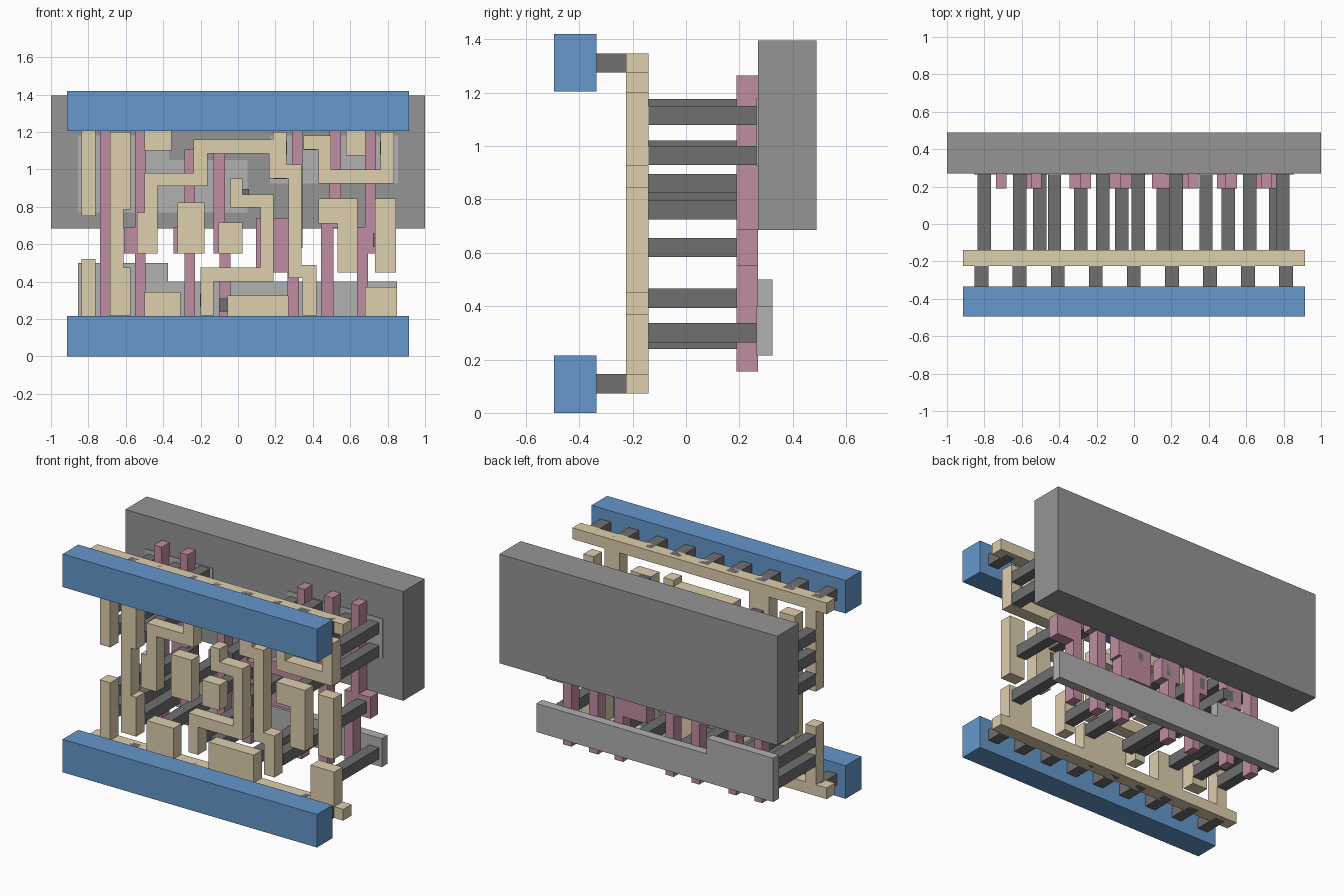
import bpy, bmesh


def material(name, rgb):
    m = bpy.data.materials.new(name)
    m.diffuse_color = (*rgb, 1)
    return m


BLUE = material("blue", (0.13, 0.31, 0.60))
TAN = material("tan", (0.73, 0.62, 0.42))
PINK = material("pink", (0.53, 0.27, 0.36))
DARK = material("dark_grey", (0.16, 0.16, 0.16))
GREY = material("grey", (0.30, 0.30, 0.30))
LIGHT = material("light_grey", (0.44, 0.44, 0.44))


def prism(name, pts, ys, mat):
    """Extrude an x-z outline between two y values."""
    bm = bmesh.new()
    face = bm.faces.new([bm.verts.new((x, ys[0], z)) for x, z in pts])
    ext = bmesh.ops.extrude_face_region(bm, geom=[face])
    for v in ext["geom"]:
        if isinstance(v, bmesh.types.BMVert):
            v.co.y = ys[1]
    bmesh.ops.recalc_face_normals(bm, faces=bm.faces)
    me = bpy.data.meshes.new(name)
    bm.to_mesh(me)
    bm.free()
    me.materials.append(mat)
    ob = bpy.data.objects.new(name, me)
    bpy.context.collection.objects.link(ob)
    return ob


def box(name, x0, x1, z0, z1, ys, mat):
    return prism(name, [(x0, z0), (x1, z0), (x1, z1), (x0, z1)], ys, mat)


# depth range of every layer
Y_RAIL, Y_VIA, Y_METAL = (-0.495, -0.335), (-0.335, -0.17), (-0.225, -0.14)
Y_CONTACT, Y_GATE = (-0.14, 0.27), (0.19, 0.27)
Y_ACTIVE, Y_WELL = (0.265, 0.325), (0.27, 0.49)

# thick power rails, thin rails behind them and the vias between
for side, z_rail, z_thin in (("lower", 0, 0.072), ("upper", 1.205, 1.275)):
    box(side + "_power_rail", -0.915, 0.915, z_rail, z_rail + 0.215, Y_RAIL, BLUE)
    box(side + "_thin_rail", -0.915, 0.915, z_thin, z_thin + 0.073, Y_METAL, TAN)
    for i in range(9):
        x = -0.815 + i * 0.2035
        box(side + "_rail_via", x - 0.037, x + 0.037, z_thin, z_thin + 0.073, Y_VIA, DARK)

# well block and active areas
box("well", -1, 1, 0.685, 1.395, Y_WELL, GREY)
prism("lower_active", [(-0.855, 0.215), (0.85, 0.215), (0.85, 0.4), (-0.375, 0.4),
                       (-0.375, 0.5), (-0.855, 0.5)], Y_ACTIVE, LIGHT)
prism("upper_left_active", [(-0.855, 0.77), (0.05, 0.77), (0.05, 1.05), (-0.37, 1.05),
                            (-0.37, 1.18), (-0.855, 1.18)], Y_ACTIVE, LIGHT)
box("upper_right_active", 0.17, 0.855, 0.925, 1.18, Y_ACTIVE, LIGHT)

# pink gate strips
B, T = 0.155, 1.265
box("gate_strip", -0.737, -0.682, B, T, Y_GATE, PINK)
prism("gate_strip", [(-0.55, B), (-0.495, B), (-0.495, T), (-0.55, T), (-0.55, 0.69),
                     (-0.61, 0.69), (-0.61, 0.55), (-0.55, 0.55)], Y_GATE, PINK)
prism("gate_strip", [(-0.285, B), (-0.23, B), (-0.23, 1.105), (-0.285, 1.105), (-0.285, 0.69),
                     (-0.345, 0.69), (-0.345, 0.55), (-0.285, 0.55)], Y_GATE, PINK)
prism("gate_strip", [(-0.1, B), (-0.04, B), (-0.04, 0.55), (0.01, 0.55), (0.01, 0.69),
                     (-0.07, 0.69), (-0.07, 1.105), (-0.13, 1.105), (-0.13, 0.55),
                     (-0.1, 0.55)], Y_GATE, PINK)
prism("gate_strip", [(0.265, B), (0.325, B), (0.325, 0.58), (0.345, 0.58), (0.345, T),
                     (0.29, T), (0.29, 0.74), (0.095, 0.74), (0.095, 0.45),
                     (0.265, 0.45)], Y_GATE, PINK)
prism("gate_strip", [(0.445, B), (0.51, B), (0.51, 0.69), (0.55, 0.69), (0.55, T),
                     (0.49, T), (0.49, 0.83), (0.445, 0.83)], Y_GATE, PINK)
prism("gate_strip", [(0.635, B), (0.695, B), (0.695, 0.55), (0.82, 0.55), (0.82, 0.69),
                     (0.738, 0.69), (0.738, T), (0.68, T), (0.68, 0.69),
                     (0.635, 0.69)], Y_GATE, PINK)

# tan metal tabs joined to the thin rails, and free pads
for x0, x1, z0, z1 in ((-0.837, -0.762, 0.75, 1.275), (-0.837, -0.762, 0.145, 0.52),
                       (-0.5, -0.355, 1.1, 1.275), (-0.5, -0.307, 0.145, 0.345),
                       (-0.055, 0.27, 0.145, 0.325), (0.577, 0.683, 1.075, 1.275),
                       (0.68, 0.85, 0.145, 0.37)):
    box("rail_tab", x0, x1, z0, z1, Y_METAL, TAN)
for x0, x1, z0, z1 in ((-0.323, -0.178, 0.55, 0.823), (-0.103, 0.025, 0.55, 0.715),
                       (0.732, 0.845, 0.45, 0.845)):
    box("metal_pad", x0, x1, z0, z1, Y_METAL, TAN)

# winding tan metal tracks
prism("left_track", [(-0.685, 0.22), (-0.575, 0.22), (-0.575, 0.475), (-0.612, 0.475),
                     (-0.612, 0.785), (-0.575, 0.785), (-0.575, 1.2), (-0.685, 1.2)],
      Y_METAL, TAN)
prism("long_track", [(-0.54, 0.55), (-0.43, 0.55), (-0.43, 0.91), (-0.163, 0.91),
                     (-0.163, 1.085), (0.165, 1.085), (0.165, 0.95), (0.27, 0.95),
                     (0.27, 0.42), (0.345, 0.42), (0.345, 0.22), (0.42, 0.22),
                     (0.42, 0.49), (0.34, 0.49), (0.34, 1.025), (0.26, 1.025),
                     (0.26, 1.2), (0.187, 1.2), (0.187, 1.16), (-0.237, 1.16),
                     (-0.237, 0.98), (-0.5, 0.98), (-0.5, 0.77), (-0.54, 0.77)], Y_METAL, TAN)
prism("middle_track", [(-0.2, 0.22), (-0.13, 0.22), (-0.13, 0.4), (0.19, 0.4), (0.19, 0.865),
                       (0.025, 0.865), (0.025, 0.95), (-0.04, 0.95), (-0.04, 0.795),
                       (0.12, 0.795), (0.12, 0.475), (-0.2, 0.475)], Y_METAL, TAN)
prism("upper_right_track", [(0.43, 0.925), (0.835, 0.925), (0.835, 1.2), (0.763, 1.2),
                            (0.763, 1.0), (0.497, 1.0), (0.497, 1.18), (0.35, 1.18),
                            (0.35, 1.105), (0.43, 1.105)], Y_METAL, TAN)
prism("right_track", [(0.533, 0.45), (0.64, 0.45), (0.64, 0.845), (0.43, 0.845),
                      (0.43, 0.71), (0.533, 0.71)], Y_METAL, TAN)

# dark contacts, metal to active area or gate: x -> heights
H = 0.036
CONTACTS = {-0.8: (0.3, 0.43, 0.83, 0.98, 1.115), -0.61: (0.3, 0.43, 0.83, 0.98, 1.115),
            -0.425: (0.3, 1.14), -0.505: (0.62,), -0.285: (0.62,), -0.168: (0.3,),
            -0.065: (0.62, 0.275), 0.022: (0.86,), 0.155: (0.62,), 0.225: (0.275, 1.115, 0.985),
            0.385: (0.3, 1.14), 0.505: (0.76,), 0.62: (1.115,), 0.795: (1.115, 0.965, 0.3),
            0.757: (0.62,)}
for x, heights in CONTACTS.items():
    for z in heights:
        box("contact", x - H, x + H, z - H, z + H, Y_CONTACT, DARK)
